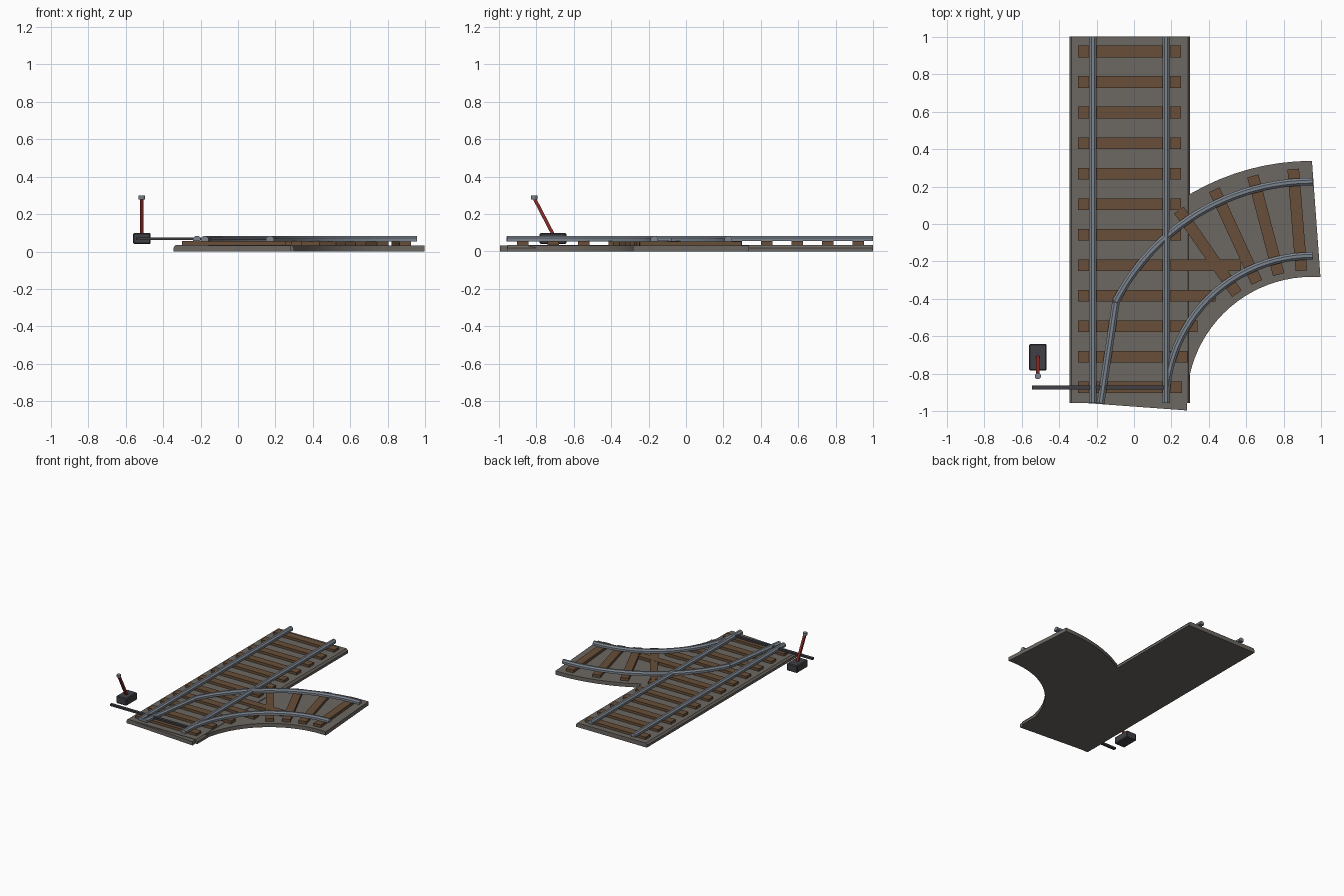
import bpy
import bmesh
from math import sin, cos, radians
from mathutils import Vector

cube = bpy.data.objects.get("Cube")
if cube:
    bpy.data.objects.remove(cube, do_unlink=True)


def material(name, rgb):
    m = bpy.data.materials.new(name)
    m.use_nodes = True
    m.diffuse_color = (*rgb, 1)
    m.node_tree.nodes["Principled BSDF"].inputs["Base Color"].default_value = (*rgb, 1)
    return m


GRAVEL = material("gravel grey", (0.15, 0.135, 0.12))
WOOD = material("sleeper brown", (0.138, 0.076, 0.04))
STEEL = material("rail steel", (0.2, 0.23, 0.27))
IRON = material("dark iron", (0.05, 0.05, 0.06))
RED = material("lever red", (0.25, 0.025, 0.02))

CENTRE = Vector((0.95, -0.95, 0))   # centre of the branch curve


def finish(name, bm, mat):
    bmesh.ops.recalc_face_normals(bm, faces=bm.faces)
    mesh = bpy.data.meshes.new(name)
    bm.to_mesh(mesh)
    bm.free()
    mesh.materials.append(mat)
    ob = bpy.data.objects.new(name, mesh)
    bpy.context.collection.objects.link(ob)
    return ob


def box(name, lo, hi, mat, bevel=0):
    bm = bmesh.new()
    bmesh.ops.create_cube(bm, size=1)
    lo, hi = Vector(lo), Vector(hi)
    for v in bm.verts:
        v.co = Vector(v.co[i] * (hi - lo)[i] for i in range(3))
    if bevel:
        bmesh.ops.bevel(bm, geom=bm.edges[:], offset=bevel, segments=1, affect='EDGES')
    ob = finish(name, bm, mat)
    ob.location = (lo + hi) / 2
    return ob


def arc_point(radius, degrees, z=0):
    """Point on the branch; 0 is its far end, 90 its start."""
    a = radians(degrees)
    return CENTRE + Vector((-radius * sin(a), radius * cos(a), z))


def sweep(name, path, profile, mat):
    """Carry a closed profile (side, height) along a level path."""
    bm = bmesh.new()
    rings = []
    for i, p in enumerate(path):
        t = (path[min(i + 1, len(path) - 1)] - path[max(i - 1, 0)]).normalized()
        side = Vector((t.y, -t.x, 0))
        rings.append([bm.verts.new(p + side * s + Vector((0, 0, h))) for s, h in profile])
    n = len(profile)
    for a, b in zip(rings, rings[1:]):
        for j in range(n):
            bm.faces.new((a[j], a[(j + 1) % n], b[(j + 1) % n], b[j]))
    bm.faces.new(rings[0])
    bm.faces.new(rings[-1][::-1])
    return finish(name, bm, mat)


# Straight gravel bed with sloping shoulders
bed = [(-0.322, 0), (0.322, 0), (0.322, 0.02), (0.31, 0.035), (-0.31, 0.035), (-0.322, 0.02)]
sweep("straight_bed", [Vector((-0.023, -0.955, 0)), Vector((-0.023, 1, 0))], bed, GRAVEL)

# Curved gravel bed, its inner edge running slightly past the outer one
bm = bmesh.new()
STEPS = 24
rows = []
for i in range(STEPS + 1):
    f = i / STEPS
    row = []
    for radius, angle in ((1.287, 90 * f), (0.668, -3.9 + 97.8 * f)):
        row += [bm.verts.new(arc_point(radius, angle, z)) for z in (0, 0.031)]
    rows.append([row[0], row[1], row[3], row[2]])
for a, b in zip(rows, rows[1:]):
    for j in range(4):
        bm.faces.new((a[j], a[(j + 1) % 4], b[(j + 1) % 4], b[j]))
bm.faces.new(rows[0])
bm.faces.new(rows[-1])
finish("curved_bed", bm, GRAVEL)

# Straight sleepers, lengthening where the branch leaves
right_ends = [0.255, 0.285, 0.34, 0.435, 0.57]
for i in range(12):
    y = -0.872 + 0.163 * i
    end = right_ends[i] if i < len(right_ends) else 0.25
    box(f"straight_sleeper_{i + 1}", (-0.3, y - 0.031, 0.025), (end, y + 0.031, 0.055), WOOD)

# Radial sleepers under the branch
for i in range(4):
    angle = 4.6 + 10.05 * i
    ob = box(f"branch_sleeper_{i + 1}", (-0.031, -0.272, 0.025), (0.031, 0.272, 0.054), WOOD)
    ob.location = arc_point(0.975, angle, 0.0395)
    ob.rotation_euler.z = radians(angle)

# Rails
rail = [(-0.02, 0), (0.02, 0), (0.02, 0.017), (0.008, 0.028), (-0.008, 0.028), (-0.02, 0.017)]
for name, x in (("left_rail", 0.172), ("right_rail", -0.219)):
    sweep(name, [Vector((x, -0.955, 0.055)), Vector((x, 1, 0.055))], rail, STEEL)
for name, radius, last in (("branch_outer_rail", 1.176, 63), ("branch_inner_rail", 0.78, 90)):
    path = [arc_point(radius, -0.3 + (last + 0.3) * i / STEPS, 0.0545) for i in range(STEPS + 1)]
    sweep(name, path, rail, STEEL)
sweep("switch_blade", [Vector((-0.178, -0.957, 0.054)), Vector((-0.097, -0.42, 0.054))], rail, STEEL)

# Switch stand: throw bar, box, lever and knob
box("throw_bar", (-0.545, -0.884, 0.061), (0.16, -0.861, 0.076), IRON)
box("switch_box", (-0.56, -0.782, 0.04), (-0.466, -0.64, 0.1), IRON, bevel=0.006)
foot, tip = Vector((-0.513, -0.705, 0.08)), Vector((-0.513, -0.812, 0.286))
lever = box("lever", (-0.009, -0.009, 0), (0.009, 0.009, (tip - foot).length), RED)
lever.location = (foot + tip) / 2
lever.rotation_euler = (tip - foot).to_track_quat('Z', 'Y').to_euler()
bm = bmesh.new()
bmesh.ops.create_cone(bm, cap_ends=True, segments=12, radius1=0.017, radius2=0.017, depth=0.02)
knob = finish("lever_knob", bm, STEEL)
knob.location = tip + Vector((0, 0, 0.003))
